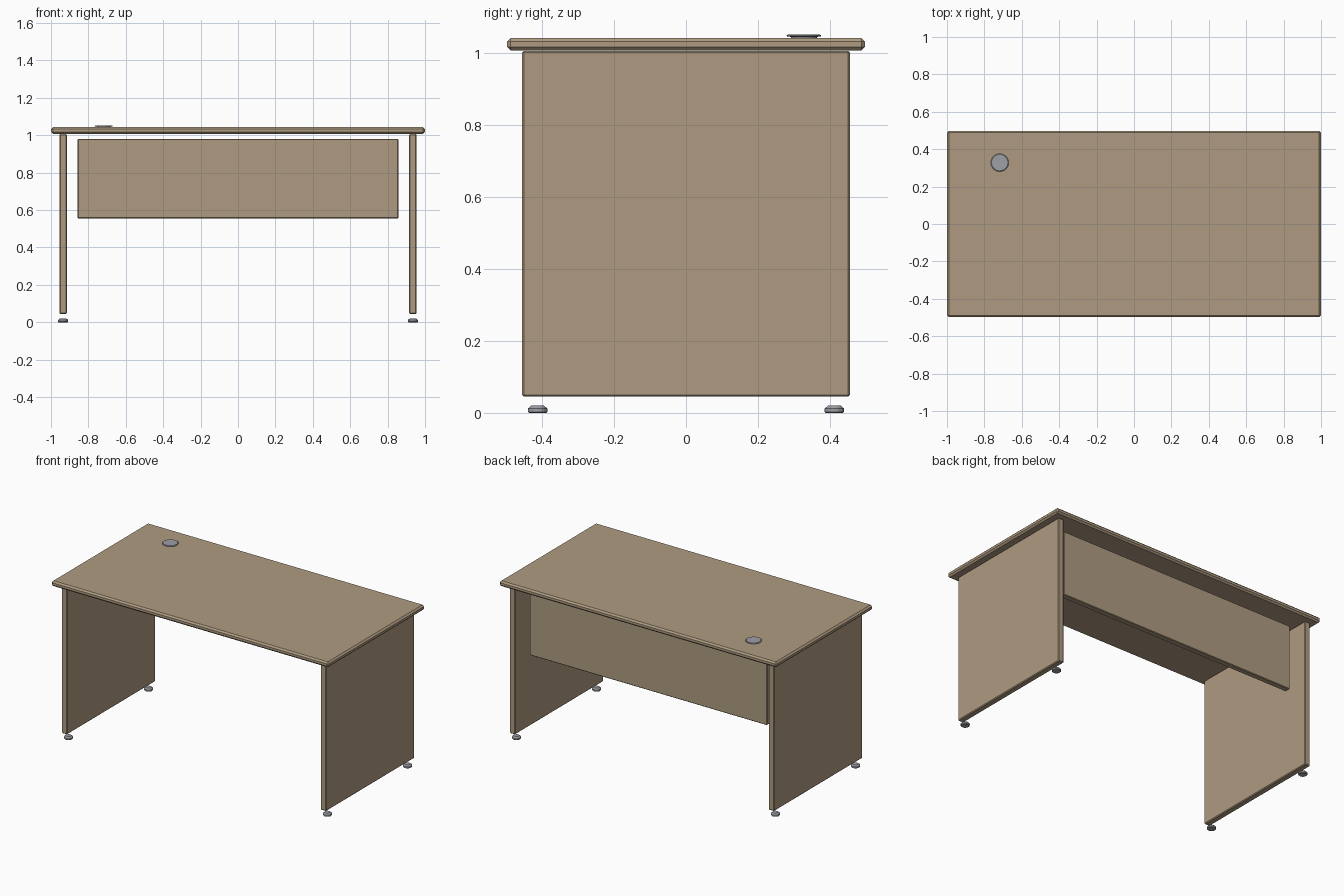
import bpy
import bmesh
from mathutils import Vector

cube = bpy.data.objects.get("Cube")
if cube:
    bpy.data.objects.remove(cube, do_unlink=True)


def material(name, colour):
    mat = bpy.data.materials.new(name)
    mat.use_nodes = True
    mat.diffuse_color = colour
    mat.node_tree.nodes["Principled BSDF"].inputs["Base Color"].default_value = colour
    return mat


wood = material("light wood", (0.43, 0.33, 0.22, 1))
metal = material("grey metal", (0.34, 0.35, 0.38, 1))


def finish(name, bm, mat):
    mesh = bpy.data.meshes.new(name)
    bm.to_mesh(mesh)
    bm.free()
    mesh.materials.append(mat)
    obj = bpy.data.objects.new(name, mesh)
    bpy.context.collection.objects.link(obj)
    return obj


def board(name, low, high, chamfer):
    """Box between two corners with chamfered edges."""
    low, high = Vector(low), Vector(high)
    bm = bmesh.new()
    bmesh.ops.create_cube(bm, size=1)
    for v in bm.verts:
        v.co = (low + high) / 2 + v.co * (high - low)
    obj = finish(name, bm, wood)
    bevel = obj.modifiers.new("chamfer", 'BEVEL')
    bevel.width = chamfer
    bevel.segments = 1
    return obj


def disc(name, x, y, profile, sides):
    """Closed round solid from (radius, height) rings, lowest first."""
    bm = bmesh.new()
    for (r1, z1), (r2, z2) in zip(profile, profile[1:]):
        part = bmesh.ops.create_cone(bm, segments=sides, radius1=r1, radius2=r2,
                                     depth=z2 - z1, cap_ends=False)
        bmesh.ops.translate(bm, verts=part["verts"], vec=(x, y, (z1 + z2) / 2))
    bmesh.ops.remove_doubles(bm, verts=bm.verts, dist=0.0001)
    bmesh.ops.holes_fill(bm, edges=bm.edges, sides=0)
    bmesh.ops.recalc_face_normals(bm, faces=bm.faces)
    return finish(name, bm, metal)


# Worktop and hanging back panel
board("worktop", (-1, -0.498, 1.008), (1, 0.498, 1.043), 0.01)
board("modesty_panel", (-0.857, 0.352, 0.555), (0.857, 0.39, 0.98), 0.004)

# Side panels, each above two levelling feet
for side, sx in (("left", 1), ("right", -1)):
    x = sx * 0.935
    board(side + "_panel", (x - 0.02, -0.456, 0.045), (x + 0.02, 0.456, 1.007), 0.005)
    for end, sy in (("front", -1), ("back", 1)):
        disc(side + "_" + end + "_foot", x, sy * 0.413,
             [(0.024, 0), (0.027, 0.003), (0.027, 0.012), (0.018, 0.02)], 16)

# Round cable cover set into the worktop
disc("cable_cover", -0.718, 0.328,
     [(0.036, 1.035), (0.036, 1.046), (0.048, 1.048), (0.048, 1.05), (0.044, 1.053)], 24)
